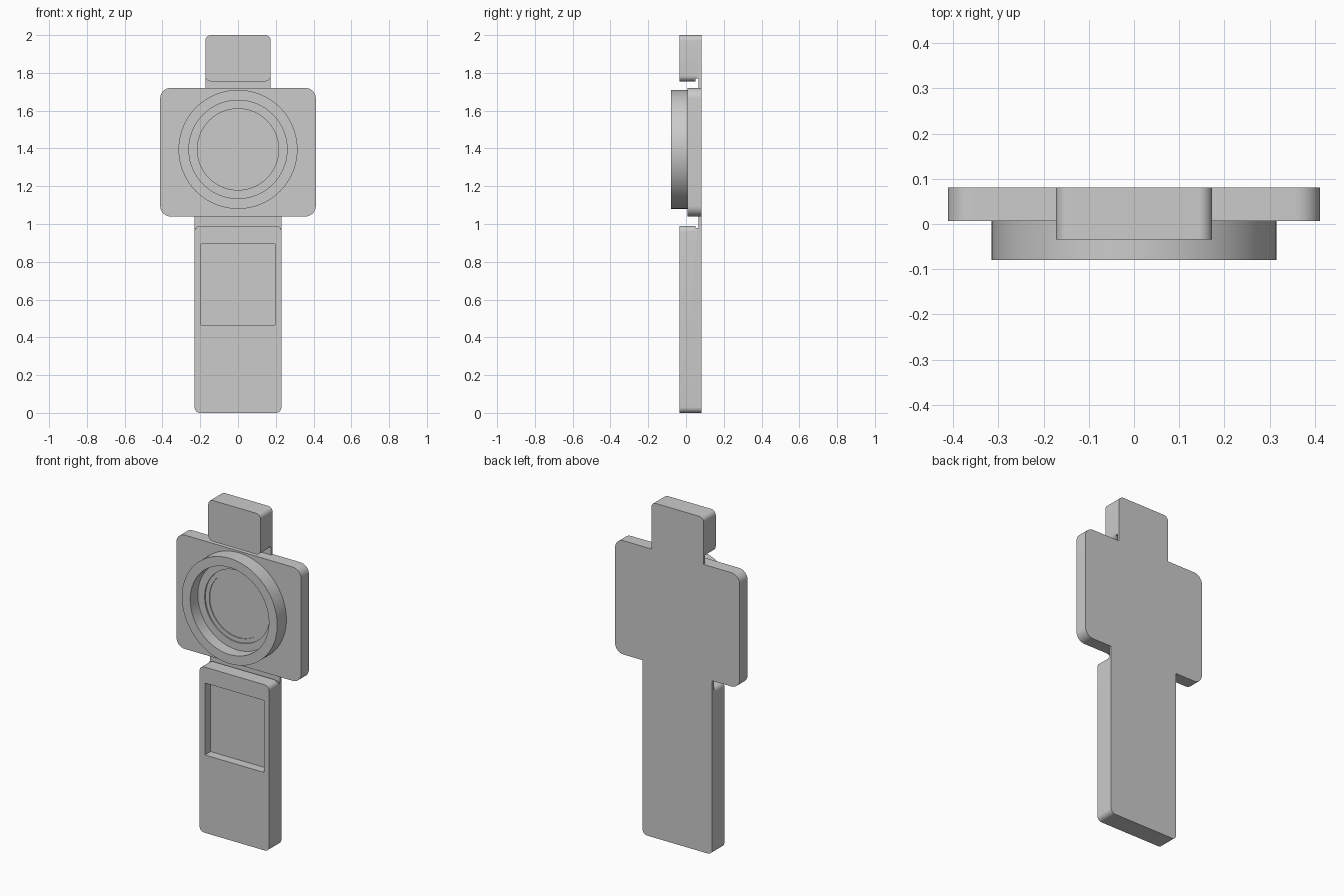
import bpy, bmesh
from math import sin, cos, pi, radians

if "Cube" in bpy.data.objects:
    bpy.data.objects.remove(bpy.data.objects["Cube"])

BACK = 0.081


def finish(bm, name, smooth=True):
    bmesh.ops.remove_doubles(bm, verts=bm.verts, dist=1e-6)
    bmesh.ops.recalc_face_normals(bm, faces=bm.faces)
    me = bpy.data.meshes.new(name)
    bm.to_mesh(me)
    bm.free()
    ob = bpy.data.objects.new(name, me)
    bpy.context.collection.objects.link(ob)
    return ob


def prism(name, pts, y0, y1):
    """Extrude an x-z outline from y0 to y1."""
    bm = bmesh.new()
    f = bm.faces.new([bm.verts.new((x, y0, z)) for x, z in pts])
    ext = bmesh.ops.extrude_face_region(bm, geom=[f])
    bmesh.ops.translate(bm, vec=(0, y1 - y0, 0),
                        verts=[v for v in ext['geom'] if isinstance(v, bmesh.types.BMVert)])
    return finish(bm, name)


def arc(cx, cz, r, a0, a1, n=8):
    return [(cx + r * cos(radians(a0 + (a1 - a0) * i / n)),
             cz + r * sin(radians(a0 + (a1 - a0) * i / n))) for i in range(n + 1)]


def rect(w, z0, z1):
    return [(-w, z0), (w, z0), (w, z1), (-w, z1)]


def cut(ob, cutter):
    cutter.hide_render = True
    m = ob.modifiers.new("cut", 'BOOLEAN')
    m.operation, m.solver, m.object = 'DIFFERENCE', 'EXACT', cutter
    bpy.context.view_layer.objects.active = ob
    bpy.ops.object.modifier_apply(modifier=m.name)
    bpy.data.objects.remove(cutter, do_unlink=True)


def smooth(ob):
    bpy.ops.object.select_all(action='DESELECT')
    ob.select_set(True)
    bpy.context.view_layer.objects.active = ob
    bpy.ops.object.shade_smooth_by_angle(angle=radians(30))


def strap(name, w, end, s, length, groove, reach, r=0.03):
    """Thick block with a thin hinge sheet reaching from its back to the plate."""
    def place(pts):
        return [(x, end + s * t) for x, t in pts]
    outline = arc(-w + r, r, r, 180, 270) + arc(w - r, r, r, 270, 360) + [(w, reach), (-w, reach)]
    ob = prism(name, place(outline), -0.034, BACK)
    # open space in front of the hinge, leaving rounded block corners
    gap = [(-1, length - r)] + arc(-w + r, length - r, r, 180, 90) \
        + arc(w - r, length - r, r, 90, 0) + [(1, length - r), (1, reach + .1), (-1, reach + .1)]
    cut(ob, prism("gap_cutter", place(gap), -0.2, 0.057))
    cut(ob, prism("groove_cutter", place(rect(1, groove, reach + .1)), 0.05, 0.066))
    return ob


# Long lower strap with recessed window
lower = strap("lower_strap", 0.23, 0.0, 1, 0.99, 0.978, 1.045)
cut(lower, prism("window_cutter", rect(0.195, 0.465, 0.895), -0.2, 0.02))

# Short upper flap
upper = strap("upper_flap", 0.173, 2.0, -1, 0.245, 0.23, 0.285)

# Rounded centre plate
W, R, Z0, Z1 = 0.412, 0.055, 1.04, 1.72
plate = prism("centre_plate",
              arc(-W + R, Z0 + R, R, 180, 270) + arc(W - R, Z0 + R, R, 270, 360)
              + arc(W - R, Z1 - R, R, 0, 90) + arc(-W + R, Z1 - R, R, 90, 180),
              0.007, BACK)

# Round bezel with stepped dish, turned about the y axis
profile = [(0.315, 0.007), (0.315, -0.08), (0.26, -0.08), (0.26, -0.008),
           (0.215, -0.008), (0.215, 0.0), (0.19, 0.0), (0.19, 0.005), (0, 0.005)]
bm = bmesh.new()
vs = [bm.verts.new((r, y, 0)) for r, y in profile]
es = [bm.edges.new(p) for p in zip(vs, vs[1:])]
bmesh.ops.spin(bm, geom=vs + es, cent=(0, 0, 0), axis=(0, 1, 0), angle=2 * pi, steps=96)
bmesh.ops.translate(bm, verts=bm.verts, vec=(0, 0, 1.395))
bezel = finish(bm, "round_bezel")
# open surface: make the front rim face outward
bezel.data.update()
rim = [p for p in bezel.data.polygons if abs(p.center.y + 0.08) < 1e-4][0]
if rim.normal.y > 0:
    bezel.data.flip_normals()

for ob in (lower, upper, plate, bezel):
    smooth(ob)
